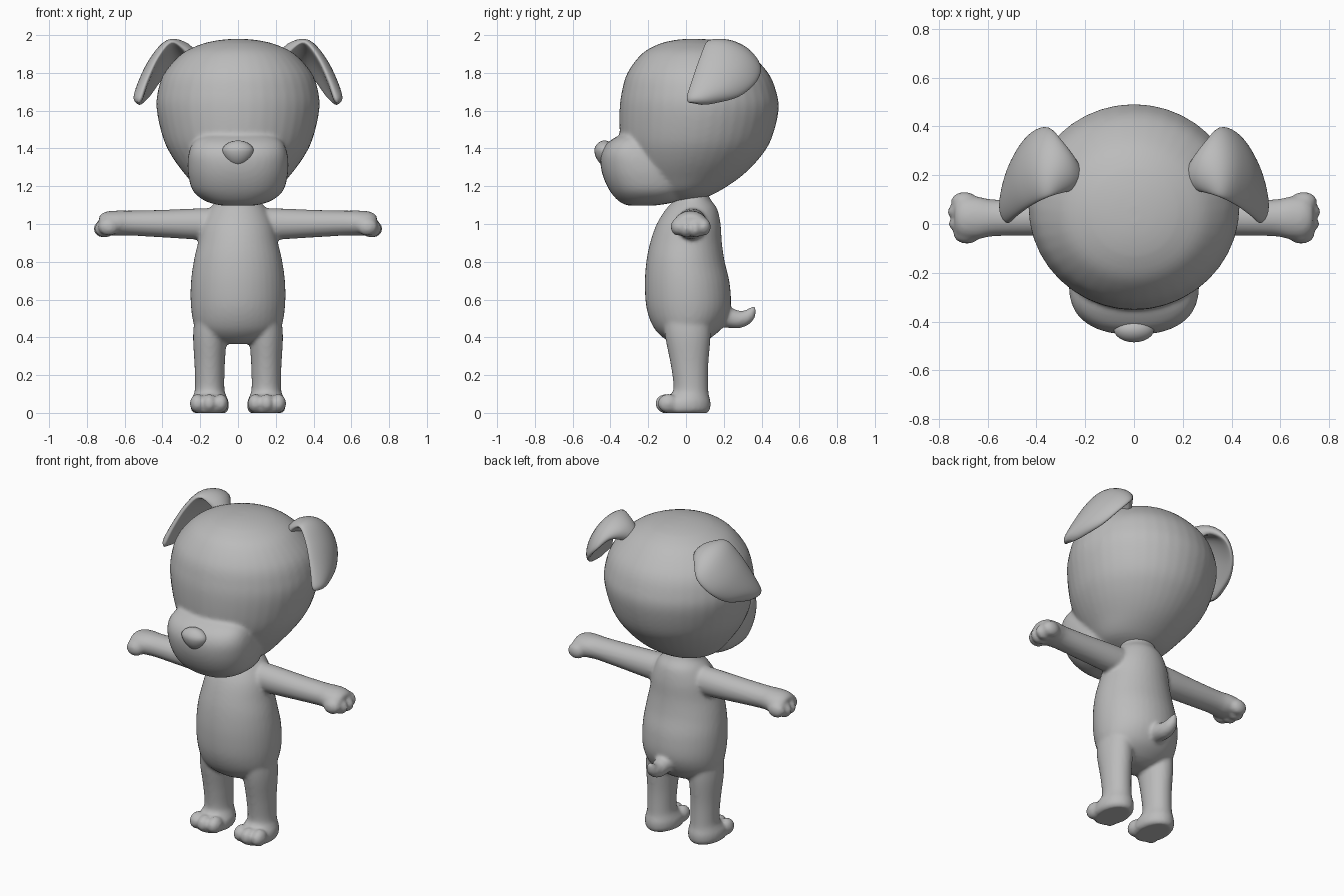
import bpy, bmesh, math
from mathutils import Vector, Matrix

if "Cube" in bpy.data.objects:
    bpy.data.objects.remove(bpy.data.objects["Cube"])

grey = bpy.data.materials.new("plain grey")
grey.diffuse_color = (0.5, 0.5, 0.5, 1)
grey.use_nodes = True
grey.node_tree.nodes["Principled BSDF"].inputs["Base Color"].default_value = grey.diffuse_color


def spline(rows, steps=5):
    """Catmull-Rom interpolation between rows of numbers."""
    out = []
    for i in range(len(rows) - 1):
        p0, p1, p2, p3 = (rows[max(0, min(len(rows) - 1, i + k))] for k in (-1, 0, 1, 2))
        for s in range(steps):
            t = s / steps
            out.append([0.5 * (2 * b + (c - a) * t + (2 * a - 5 * b + 4 * c - d) * t * t
                               + (3 * b - a - 3 * c + d) * t ** 3)
                        for a, b, c, d in zip(p0, p1, p2, p3)])
    return out + [list(rows[-1])]


def loft(bm, rings, power=2.0, bulge=0.0, n=40):
    """Skin oval rings given as (centre, half axis a, half axis b)."""
    loops = []
    for c, a, b in rings:
        loop = []
        for i in range(n):
            t = 2 * math.pi * i / n
            u, v = (math.copysign(abs(f(t)) ** (2 / power), f(t)) for f in (math.cos, math.sin))
            bow = b.normalized() * bulge * a.length * (1 - u * u)
            loop.append(bm.verts.new(c + a * u + b * v + bow))
        loops.append(loop)
    for p, q in zip(loops, loops[1:]):
        for i in range(n):
            j = (i + 1) % n
            bm.faces.new((p[i], p[j], q[j], q[i]))
    bm.faces.new(loops[0][::-1])
    bm.faces.new(loops[-1])


def upright(bm, rows, x=0.0, power=2.0):
    """Stack of level rings: z, front y, back y, half width."""
    loft(bm, [(Vector((x, (f + k) / 2, z)), Vector((w, 0, 0)), Vector((0, (k - f) / 2, 0)))
              for z, f, k, w in spline(rows)], power)


def ball(bm, centre, size):
    bmesh.ops.create_uvsphere(bm, u_segments=24, v_segments=16, radius=1,
                              matrix=Matrix.Translation(centre) @ Matrix.Diagonal((*size, 1)))


def finish(bm, name, voxel=None, smooth=0):
    bmesh.ops.recalc_face_normals(bm, faces=bm.faces[:])
    mesh = bpy.data.meshes.new(name)
    bm.to_mesh(mesh)
    bm.free()
    mesh.materials.append(grey)
    mesh.polygons.foreach_set("use_smooth", [True] * len(mesh.polygons))
    obj = bpy.data.objects.new(name, mesh)
    bpy.context.collection.objects.link(obj)
    if voxel:
        # Fuse overlapping parts into one soft skin
        mod = obj.modifiers.new("fuse", 'REMESH')
        mod.mode, mod.voxel_size, mod.use_smooth_shade = 'VOXEL', voxel, True
        mod = obj.modifiers.new("soften", 'SMOOTH')
        mod.factor, mod.iterations = 0.5, smooth
    return obj


# Body: torso, legs, arms, paws and tail fused together
bm = bmesh.new()
upright(bm, [(.365, -.05, .06, .06), (.39, -.11, .12, .16), (.45, -.17, .19, .225),
             (.55, -.208, .235, .248), (.68, -.218, .232, .25), (.8, -.21, .205, .235),
             (.9, -.19, .19, .212), (1.0, -.155, .183, .19), (1.08, -.105, .165, .15),
             (1.13, -.06, .13, .11), (1.18, -.04, .11, .1)])
for side in (-1, 1):
    # Leg and foot
    upright(bm, [(0, -.13, .115, .085), (.02, -.14, .128, .1), (.06, -.13, .13, .1),
                 (.09, -.09, .122, .088), (.13, -.066, .118, .078), (.25, -.08, .118, .08),
                 (.4, -.11, .13, .088), (.5, -.12, .13, .08)], x=side * .15)
    for x, y in ((.092, -.095), (.152, -.108), (.214, -.095)):
        ball(bm, (side * x, y, .05), (.041, .055, .05))
    # Arm: x, centre y, centre z, half depth, half height
    arm = [(.08, .03, 1.0, .08, .085), (.2, .03, 1.0, .08, .083), (.4, .027, 1.002, .076, .073),
           (.57, .025, 1.005, .075, .066), (.64, .025, 1.005, .087, .066),
           (.7, .025, 1.005, .085, .06), (.735, .025, 1.005, .06, .04)]
    loft(bm, [(Vector((side * x, y, z)), Vector((0, d, 0)), Vector((0, 0, h)))
              for x, y, z, d, h in spline(arm)])
    # Fingers
    for x, y, z, r in ((.685, -.043, .985, .038), (.705, .0, .975, .036),
                       (.71, .05, .975, .036), (.695, .092, .985, .04)):
        ball(bm, (side * x, y, z), (.055, r, .047))
# Tail: y, z, radius, with rings tilted along the curve
tail = spline([(.15, .52, .07), (.22, .505, .055), (.28, .495, .047),
               (.325, .51, .038), (.35, .54, .024), (.365, .565, .008)])
rings = []
for i, (y, z, r) in enumerate(tail):
    p, q = tail[max(i - 1, 0)], tail[min(i + 1, len(tail) - 1)]
    along = Vector((0, q[0] - p[0], q[1] - p[1])).normalized()
    rings.append((Vector((0, y, z)), Vector((r, 0, 0)), along.cross(Vector((r, 0, 0)))))
loft(bm, rings)
for v in bm.verts:
    v.co.z = max(v.co.z, 0)
finish(bm, "body", .011, 5)

# Head
bm = bmesh.new()
upright(bm, [(1.125, -.1, .06, .08), (1.165, -.2, .16, .19), (1.25, -.28, .29, .27),
             (1.35, -.325, .39, .345), (1.45, -.348, .452, .395), (1.6, -.352, .49, .43),
             (1.7, -.34, .478, .425), (1.8, -.31, .435, .39), (1.9, -.235, .34, .30),
             (1.95, -.15, .25, .2), (1.972, -.07, .16, .11), (1.98, 0, .08, .03)])
# Muzzle
upright(bm, [(1.098, -.31, -.16, .09), (1.12, -.355, -.05, .17), (1.17, -.40, .0, .235),
             (1.24, -.435, .0, .26), (1.31, -.452, -.03, .267), (1.37, -.45, -.08, .262),
             (1.42, -.425, -.12, .245), (1.455, -.38, -.17, .21), (1.475, -.34, -.22, .15)],
        power=2.4)
finish(bm, "head", .012, 6)

# Nose: rounded, narrower at the bottom
bm = bmesh.new()
ball(bm, (0, -.432, 1.37), (.09, .058, .072))
for v in bm.verts:
    low = max(0, 1.40 - v.co.z) / .1
    v.co.x *= 1 - .35 * low
    v.co.y += .025 * low
finish(bm, "nose")

# Ears: folded flaps given by front edge, back edge and half thickness
flap = spline([(.23, .14, 1.86, .24, .24, 1.85, .03), (.285, .13, 1.93, .29, .33, 1.885, .03),
               (.355, .11, 1.965, .35, .395, 1.83, .03), (.425, .075, 1.885, .42, .37, 1.75, .03),
               (.483, .033, 1.765, .475, .28, 1.675, .03), (.515, .005, 1.675, .515, .15, 1.64, .026),
               (.525, .012, 1.645, .525, .085, 1.632, .012)])
for side, name in ((-1, "left_ear"), (1, "right_ear")):
    rings = []
    mids = [Vector(((r[0] + r[3]) / 2, (r[1] + r[4]) / 2, (r[2] + r[5]) / 2)) for r in flap]
    for i, r in enumerate(flap):
        a = (Vector(r[3:6]) - Vector(r[:3])) / 2
        along = mids[min(i + 1, len(mids) - 1)] - mids[max(i - 1, 0)]
        b = along.cross(a).normalized() * r[6]
        rings.append([Vector((v.x * side, v.y, v.z)) for v in (mids[i], a, b)])
    bm = bmesh.new()
    loft(bm, rings, power=2.2, bulge=.2)
    finish(bm, name)
